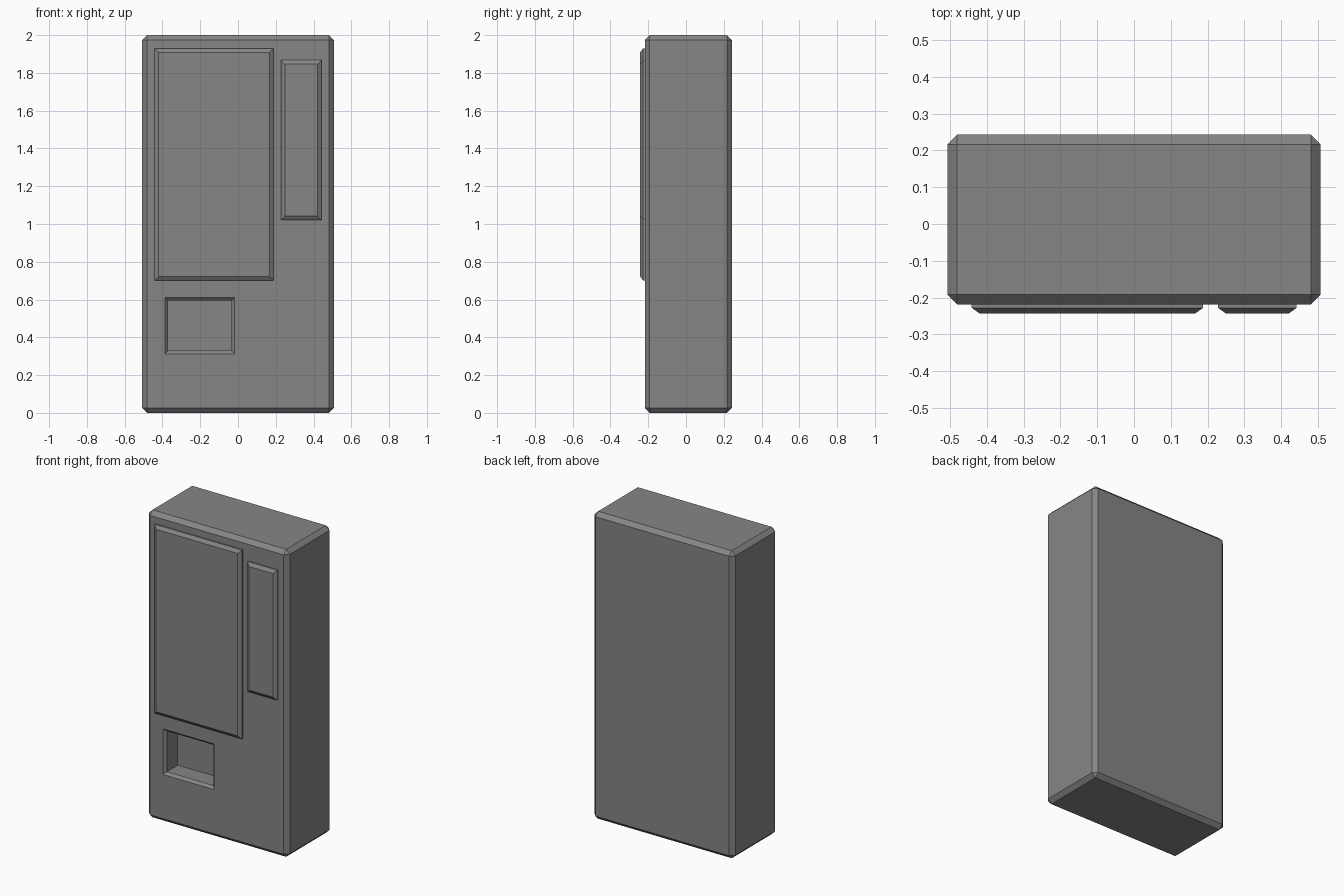
import bpy, bmesh

if "Cube" in bpy.data.objects:
    bpy.data.objects.remove(bpy.data.objects["Cube"])

FRONT = -0.218   # front face of the cabinet
BACK = 0.2425

# Dark grey finish for all parts
dark_grey = bpy.data.materials.new("dark_grey")
dark_grey.diffuse_color = (0.24, 0.24, 0.24, 1)
dark_grey.use_nodes = True
dark_grey.node_tree.nodes["Principled BSDF"].inputs["Base Color"].default_value = dark_grey.diffuse_color


def link(name, bm):
    bmesh.ops.recalc_face_normals(bm, faces=bm.faces)
    mesh = bpy.data.meshes.new(name)
    bm.to_mesh(mesh)
    bm.free()
    mesh.materials.append(dark_grey)
    obj = bpy.data.objects.new(name, mesh)
    bpy.context.collection.objects.link(obj)
    return obj


def rect_loft(name, x0, x1, z0, z1, rings):
    """Closed solid through rectangles, each ring given as (inset, y)."""
    bm = bmesh.new()
    loops = [[bm.verts.new(p) for p in ((x0 + i, y, z0 + i), (x1 - i, y, z0 + i),
                                        (x1 - i, y, z1 - i), (x0 + i, y, z1 - i))]
             for i, y in rings]
    for a, b in zip(loops, loops[1:]):
        for k in range(4):
            n = (k + 1) % 4
            bm.faces.new((a[k], a[n], b[n], b[k]))
    bm.faces.new(loops[0])
    bm.faces.new(loops[-1])
    return link(name, bm)


# Cabinet with chamfered edges
cabinet = rect_loft("cabinet", -0.507, 0.507, 0, 2, [(0, FRONT), (0, BACK)])
bevel = cabinet.modifiers.new("chamfer", 'BEVEL')
bevel.width = 0.026
bevel.segments = 1

# Dispensing slot: recess with a chamfered rim
cutter = rect_loft("slot_cutter", -0.387, -0.019, 0.313, 0.610,
                   [(-0.016, FRONT - 0.016), (0.016, FRONT + 0.016), (0.016, -0.09)])
cutter.hide_render = True
cutter.hide_viewport = True
cutter.display_type = 'WIRE'
cut = cabinet.modifiers.new("slot", 'BOOLEAN')
cut.operation = 'DIFFERENCE'
cut.solver = 'EXACT'
cut.object = cutter

# Raised front panels with chamfered rims
panel_rings = [(0, FRONT + 0.005), (0, -0.2275), (0.021, -0.2425)]
rect_loft("display_window", -0.441, 0.188, 0.701, 1.930, panel_rings)
rect_loft("control_panel", 0.228, 0.442, 1.021, 1.867, panel_rings)
